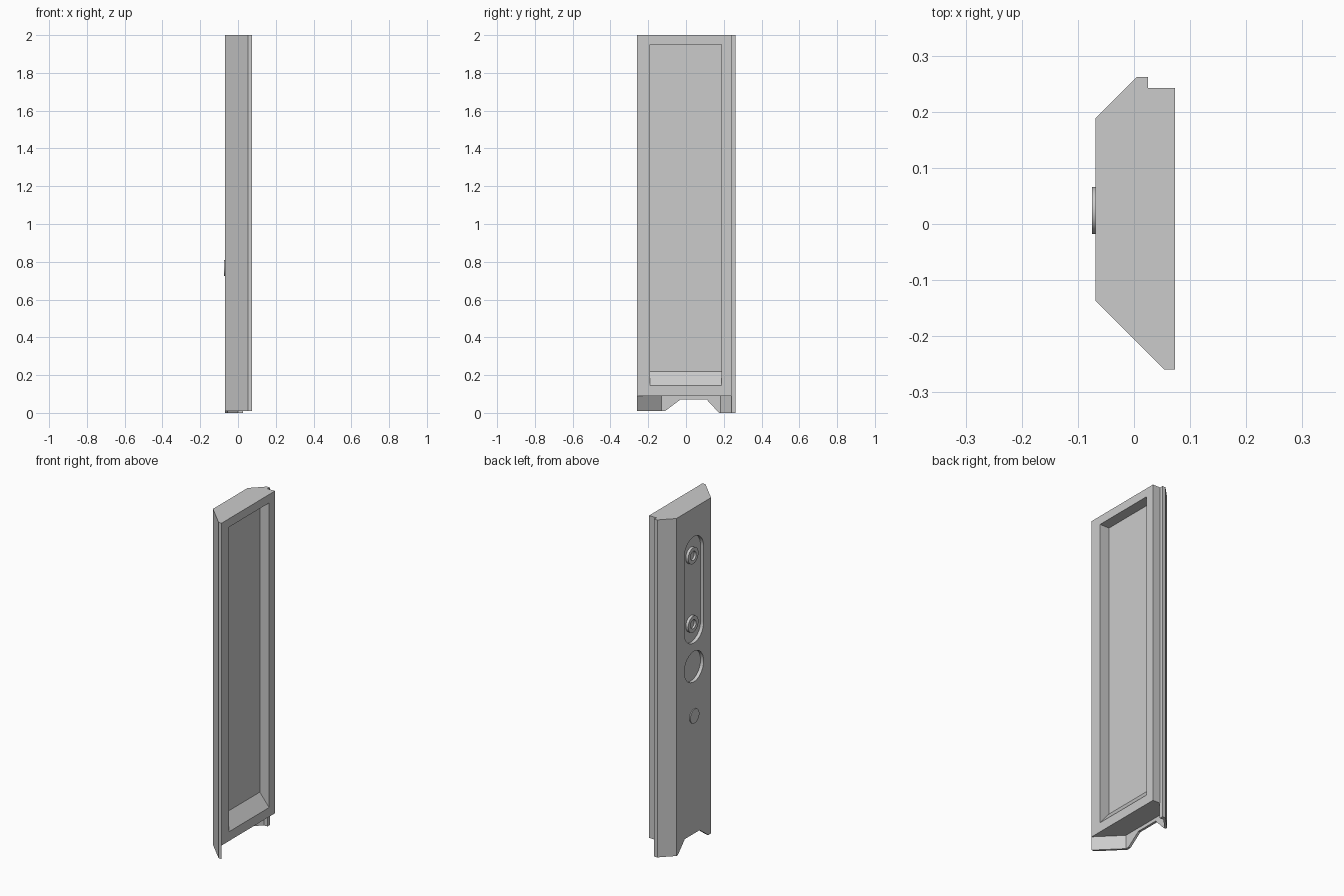
import bpy, bmesh
from math import pi, cos, sin
from mathutils import Vector

old = bpy.data.objects.get("Cube")
if old:
    bpy.data.objects.remove(old, do_unlink=True)

grey = bpy.data.materials.new("plain grey")
grey.use_nodes = True
GREY = (0.6, 0.6, 0.6, 1)
grey.diffuse_color = GREY
grey.node_tree.nodes["Principled BSDF"].inputs["Base Color"].default_value = GREY


def prism(name, points, axis, start, end, socket=0):
    """Extrude a flat outline along an axis; optionally sink a socket in the start cap."""
    place = {"x": lambda a, b, t: (t, a, b),
             "y": lambda a, b, t: (a, t, b),
             "z": lambda a, b, t: (a, b, t)}[axis]
    bm = bmesh.new()
    cap = bm.faces.new([bm.verts.new(place(a, b, start)) for a, b in points])
    move = Vector(place(0, 0, end - start))
    out = bmesh.ops.extrude_face_region(bm, geom=[cap], use_keep_orig=True)
    far = [g for g in out["geom"] if isinstance(g, bmesh.types.BMVert)]
    bmesh.ops.translate(bm, verts=far, vec=move)
    bmesh.ops.recalc_face_normals(bm, faces=bm.faces[:])
    if socket:
        bmesh.ops.inset_region(bm, faces=[cap], thickness=socket)
        inner = bmesh.ops.extrude_face_region(bm, geom=[cap])
        verts = [g for g in inner["geom"] if isinstance(g, bmesh.types.BMVert)]
        bmesh.ops.translate(bm, verts=verts, vec=move * 0.7)
        if cap.is_valid:
            bmesh.ops.delete(bm, geom=[cap], context="FACES_ONLY")
    mesh = bpy.data.meshes.new(name)
    bm.to_mesh(mesh)
    bm.free()
    mesh.materials.append(grey)
    obj = bpy.data.objects.new(name, mesh)
    bpy.context.collection.objects.link(obj)
    return obj


def capsule(y, low, high, radius, steps=24):
    """Outline of an upright slot, or a circle when low equals high."""
    pts = []
    for z, first in ((high, 0), (low, pi)):
        for i in range(steps + (low != high)):
            a = first + pi * i / steps
            pts.append((y + radius * cos(a), z + radius * sin(a)))
    return pts


def smooth(obj):
    bpy.ops.object.select_all(action="DESELECT")
    obj.select_set(True)
    bpy.context.view_layer.objects.active = obj
    bpy.ops.object.shade_smooth_by_angle(angle=0.52)


BACK = -0.069     # chamfered side plane
MID = 0.024       # centre line of the fittings

# Panel body with chamfered edges and a rebate along one side
body = prism("panel_body", [
    (BACK, -0.136), (0.054, -0.259), (0.073, -0.259), (0.073, 0.242),
    (0.025, 0.242), (0.025, 0.262), (0.005, 0.262), (BACK, 0.188)], "z", 0, 2)

cutters = [
    # Main pocket with a sloping sill
    prism("pocket_cutter", [(0.012, 1.95), (0.012, 0.22), (0.073, 0.145),
                            (0.12, 0.145), (0.12, 1.95)], "y", -0.19, 0.187),
    # Hollow behind the bottom skirt
    prism("hollow_cutter", [
        (-0.055, -0.131), (0.101, -0.287), (0.101, 0.3), (0.026, 0.3),
        (0.026, 0.24), (0.001, 0.24), (-0.055, 0.183)], "z", -0.1, 0.09),
    # Notch in the skirt edge
    prism("notch_cutter", [
        (-0.3, -0.05), (-0.3, 0.01), (-0.11, 0.01), (-0.03, 0.07),
        (0.11, 0.07), (0.175, 0), (0.175, -0.05)], "x", -0.2, 0.2),
    # Long slot and round recess
    prism("slot_cutter", capsule(MID, 1.29, 1.74, 0.09), "x", -0.2, BACK + 0.02),
    prism("recess_cutter", capsule(MID, 1.06, 1.06, 0.09), "x", -0.2, BACK + 0.02),
]
for cutter in cutters:
    mod = body.modifiers.new(cutter.name, "BOOLEAN")
    mod.operation = "DIFFERENCE"
    mod.solver = "EXACT"
    mod.object = cutter

# Bake the cuts and drop the cutters
bpy.context.view_layer.update()
graph = bpy.context.evaluated_depsgraph_get()
baked = bpy.data.meshes.new_from_object(body.evaluated_get(graph))
body.modifiers.clear()
body.data = baked
for cutter in cutters:
    bpy.data.objects.remove(cutter, do_unlink=True)
smooth(body)

# Two socket screws inside the slot
for name, z in (("upper_screw", 1.715), ("lower_screw", 1.31)):
    smooth(prism(name, capsule(MID, z, z, 0.048), "x",
                 BACK + 0.004, BACK + 0.022, socket=0.022))

# Round button
smooth(prism("button", capsule(MID, 0.768, 0.768, 0.042), "x", -0.075, BACK + 0.003))
